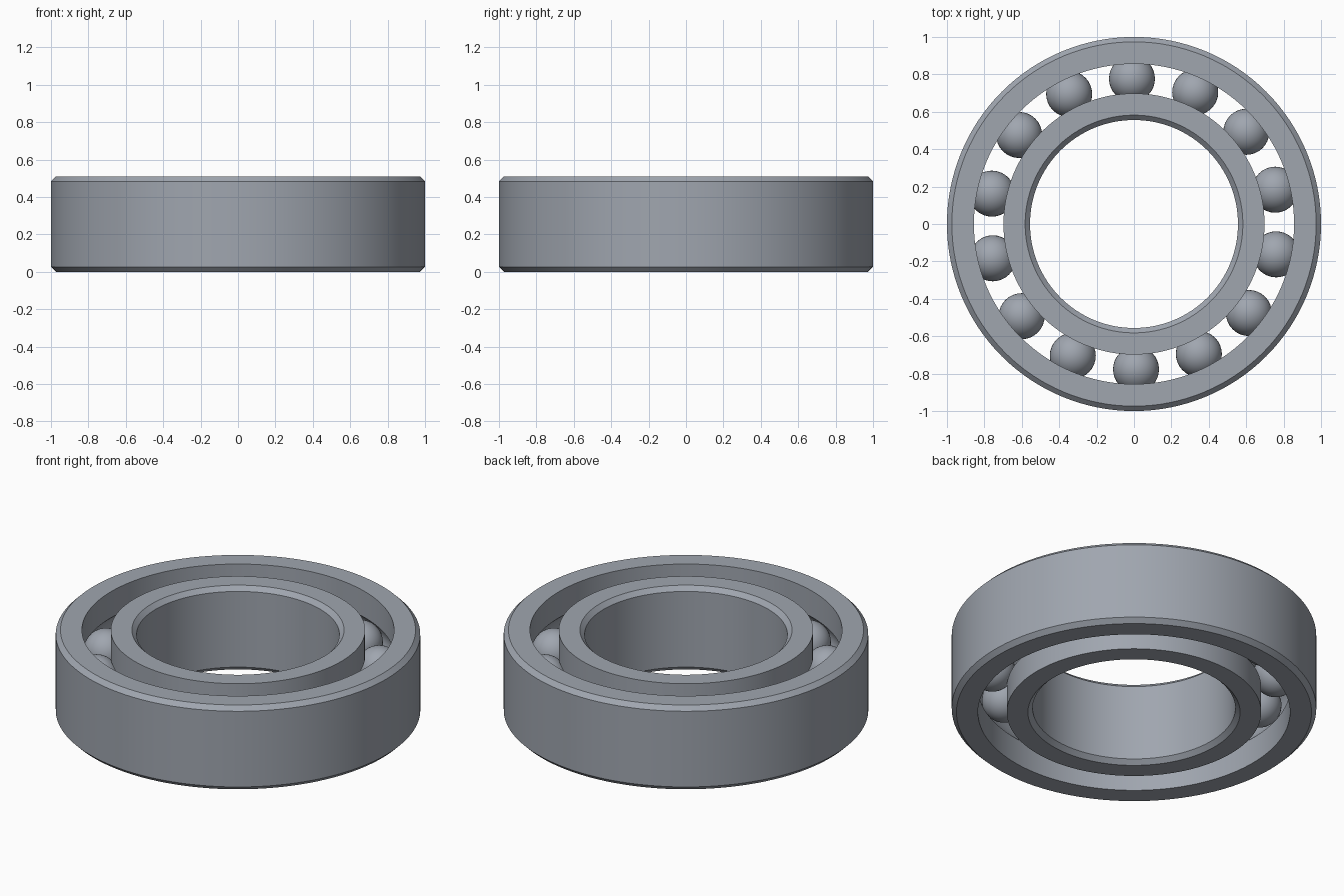
import bpy
import bmesh
from math import acos, cos, sin, pi, radians, tau

cube = bpy.data.objects.get("Cube")
if cube:
    bpy.data.objects.remove(cube, do_unlink=True)

HEIGHT = 0.51
MID = HEIGHT / 2
CHAMFER = 0.026
BORE, INNER_LAND, OUTER_LAND, RIM = 0.556, 0.698, 0.856, 1.0
ORBIT = (INNER_LAND + OUTER_LAND) / 2
BALL_RADIUS = 0.123
BALL_COUNT = 14
SEGMENTS = 128

steel = bpy.data.materials.new("steel grey")
steel.use_nodes = True
steel.diffuse_color = (0.35, 0.38, 0.43, 1)
bsdf = next(n for n in steel.node_tree.nodes if n.type == "BSDF_PRINCIPLED")
bsdf.inputs["Base Color"].default_value = steel.diffuse_color


def add_object(name, bm):
    """Turn a bmesh into a smooth steel object that keeps its hard edges."""
    mesh = bpy.data.meshes.new(name)
    bm.to_mesh(mesh)
    bm.free()
    mesh.materials.append(steel)
    obj = bpy.data.objects.new(name, mesh)
    bpy.context.collection.objects.link(obj)
    bpy.ops.object.select_all(action="DESELECT")
    obj.select_set(True)
    bpy.context.view_layer.objects.active = obj
    bpy.ops.object.shade_smooth_by_angle(angle=radians(30))
    return obj


def lathe(name, profile):
    """Revolve a closed (radius, height) profile around z."""
    bm = bmesh.new()
    verts = [bm.verts.new((r, 0, z)) for r, z in profile]
    edges = [bm.edges.new((a, b)) for a, b in zip(verts, verts[1:] + verts[:1])]
    bmesh.ops.spin(bm, geom=verts + edges, cent=(0, 0, 0), axis=(0, 0, 1),
                   angle=tau, steps=SEGMENTS, use_merge=True)
    bmesh.ops.remove_doubles(bm, verts=bm.verts, dist=1e-5)
    bmesh.ops.recalc_face_normals(bm, faces=bm.faces)
    return add_object(name, bm)


def race_profile(plain, land, side):
    """Chamfered plain wall on one side, ball groove in the land on the other."""
    groove = BALL_RADIUS + 0.002
    half = acos(abs(land - ORBIT) / groove)
    steps = 14
    arc = [(ORBIT + side * groove * cos(a), MID + groove * sin(a))
           for a in (half * (1 - 2 * i / steps) for i in range(steps + 1))]
    inset = plain - side * CHAMFER
    return ([(inset, 0), (plain, CHAMFER), (plain, HEIGHT - CHAMFER),
             (inset, HEIGHT), (land, HEIGHT)] + arc + [(land, 0)])


# Races
lathe("outer_ring", race_profile(RIM, OUTER_LAND, 1))
lathe("inner_ring", race_profile(BORE, INNER_LAND, -1))

# Balls, evenly spaced between the races
ball = bmesh.new()
bmesh.ops.create_uvsphere(ball, u_segments=32, v_segments=20, radius=BALL_RADIUS)
first = add_object("ball_1", ball)
for i in range(BALL_COUNT):
    obj = first if i == 0 else bpy.data.objects.new(f"ball_{i + 1}", first.data)
    if i:
        bpy.context.collection.objects.link(obj)
    angle = radians(90.8) + i * tau / BALL_COUNT
    obj.location = (ORBIT * cos(angle), ORBIT * sin(angle), MID)
